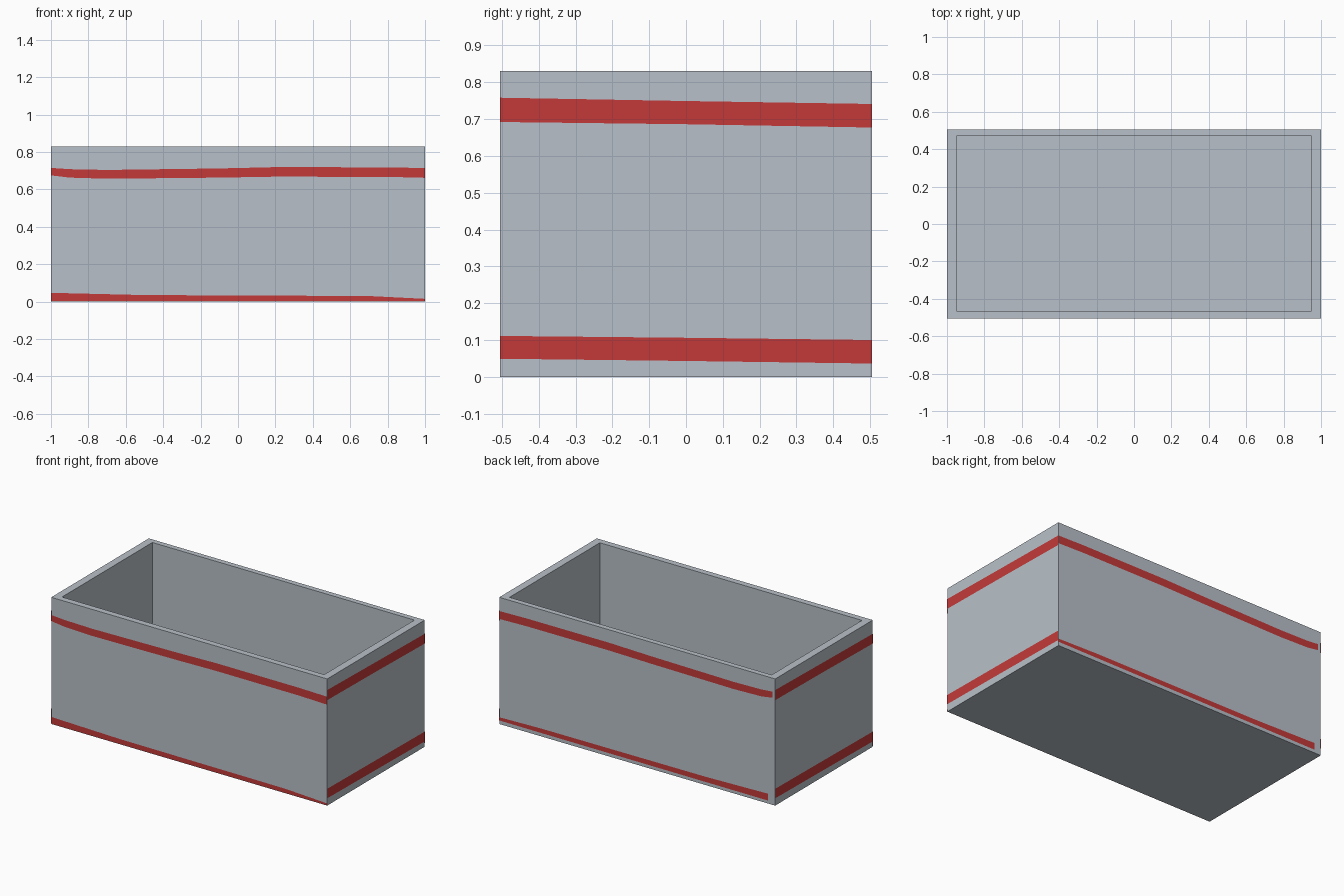
import bpy
import bmesh

if "Cube" in bpy.data.objects:
    bpy.data.objects.remove(bpy.data.objects["Cube"])


def material(name, rgb):
    m = bpy.data.materials.new(name)
    m.diffuse_color = (*rgb, 1)
    m.use_nodes = True
    m.node_tree.nodes["Principled BSDF"].inputs["Base Color"].default_value = m.diffuse_color
    return m


GREY = material("pale grey", (0.48, 0.53, 0.58))
RED = material("stripe red", (0.55, 0.042, 0.042))
HX, HY, HEIGHT, FLOOR = 1.0, 0.505, 0.83, 0.04


def make_object(name, bm, mat):
    mesh = bpy.data.meshes.new(name)
    bm.to_mesh(mesh)
    bm.free()
    mesh.materials.append(mat)
    obj = bpy.data.objects.new(name, mesh)
    bpy.context.collection.objects.link(obj)
    return obj


# Open box: inset the top of a cuboid and sink it to the floor
bm = bmesh.new()
bmesh.ops.create_cube(bm, size=1)
for v in bm.verts:
    v.co = (v.co.x * 2 * HX, v.co.y * 2 * HY, (v.co.z + 0.5) * HEIGHT)
bm.normal_update()
top = next(f for f in bm.faces if f.normal.z > 0.9)
bmesh.ops.inset_region(bm, faces=[top], thickness=0.04)
for v in top.verts:
    v.co.x = 0.95 if v.co.x > 0 else -0.95
    v.co.y = 0.47 if v.co.y > 0 else -0.465
inner = bmesh.ops.extrude_face_region(bm, geom=[top])["geom"]
for v in inner:
    if isinstance(v, bmesh.types.BMVert):
        v.co.z = FLOOR
if top.is_valid:
    bm.faces.remove(top)
bmesh.ops.recalc_face_normals(bm, faces=bm.faces)
make_object("open_box", bm, GREY)


def stripe(name, place, stations, outward):
    """Thin painted band; stations are (position, low z, high z)."""
    bm = bmesh.new()
    rows = [(bm.verts.new(place(t, lo)), bm.verts.new(place(t, hi)))
            for t, lo, hi in stations]
    for a, b in zip(rows, rows[1:]):
        f = bm.faces.new((a[0], b[0], b[1], a[1]))
        f.normal_update()
        if f.normal.dot(outward) < 0:
            f.normal_flip()
    make_object(name, bm, RED)


# Wavy stripes on the long walls
GAP = 0.0015
front = lambda t, z: (t, -HY - GAP, z)
back = lambda t, z: (t, HY + GAP, z)
upper = [(-1, .675, .715), (-.9, .663, .708), (-.7, .657, .704),
         (-.1, .663, .712), (.2, .668, .719), (.8, .667, .718), (1, .662, .714)]
lower = [(-1, .003, .047), (-.5, .003, .035), (.7, .003, .03), (1, .003, .015)]
stripe("front_upper_stripe", front, upper, (0, -1, 0))
stripe("front_lower_stripe", front, lower, (0, -1, 0))
stripe("back_upper_stripe", back,
       [(max(t, -.98), lo + .027, hi + .027) for t, lo, hi in upper], (0, 1, 0))
stripe("back_lower_stripe", back,
       [(-.95, .02, .065), (-.5, .021, .055), (.7, .023, .052), (1, .024, .045)],
       (0, 1, 0))

# Slanting stripes on the end walls, rotated half a turn for the left side
for side, s in (("right", 1), ("left", -1)):
    end = lambda t, z, s=s: (s * (HX + GAP), s * t, z)
    stripe(side + "_upper_stripe", end,
           [(-HY, .692, .758), (0, .686, .749), (HY, .677, .741)], (s, 0, 0))
    stripe(side + "_lower_stripe", end,
           [(-HY, .049, .111), (0, .043, .106), (HY, .036, .1)], (s, 0, 0))
